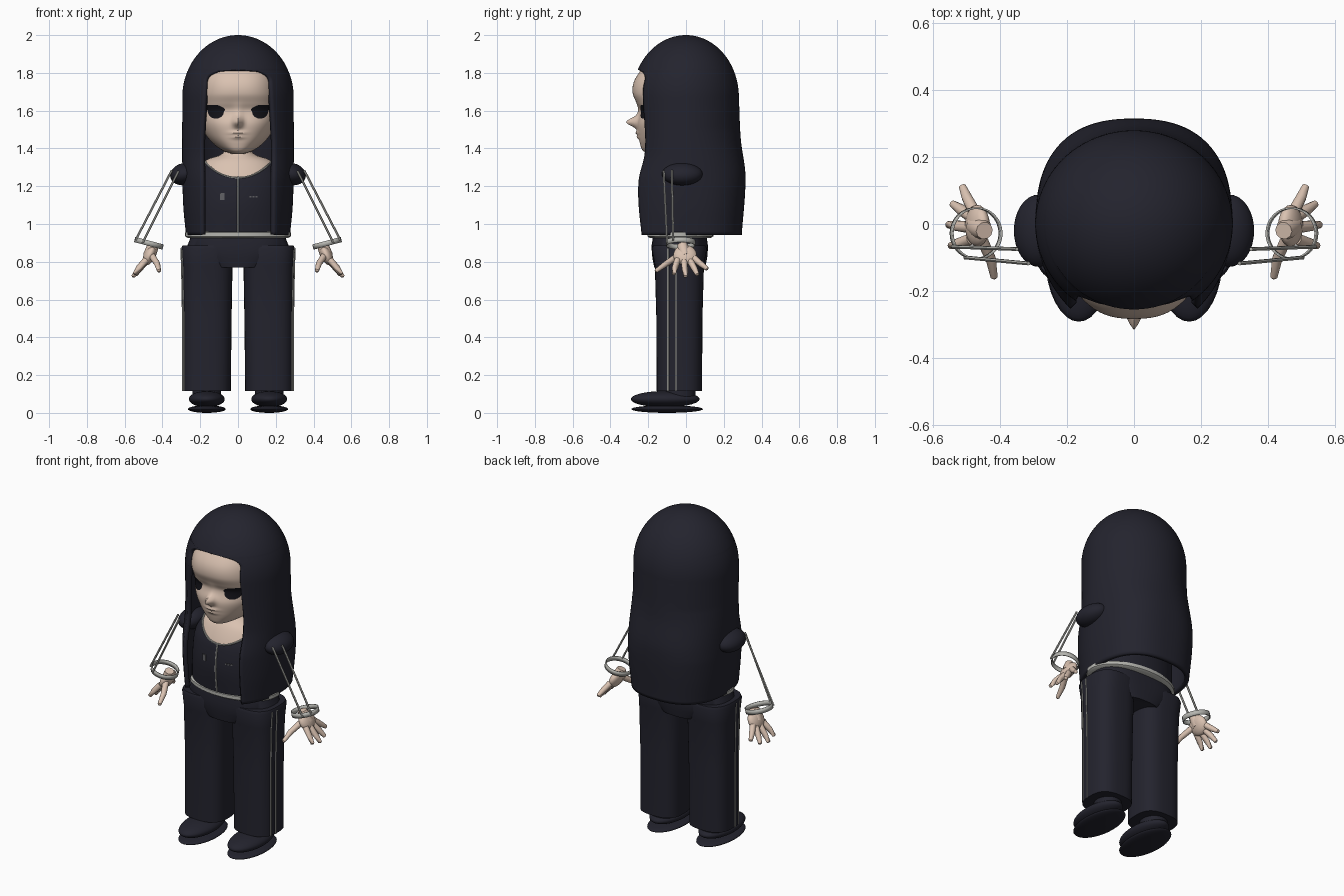
import bpy, bmesh
from math import sin, cos, pi, asin, sqrt
from mathutils import Vector, Matrix

if "Cube" in bpy.data.objects:
    bpy.data.objects.remove(bpy.data.objects["Cube"])


def material(name, r, g, b):
    m = bpy.data.materials.new(name)
    m.use_nodes = True
    m.diffuse_color = (r, g, b, 1)
    m.node_tree.nodes["Principled BSDF"].inputs["Base Color"].default_value = (r, g, b, 1)
    return m


DARK = material("dark navy", .017, .017, .027)
SKIN = material("skin", .70, .54, .44)
GREY = material("light grey", .46, .46, .43)
TAG = material("tag grey", .12, .12, .13)
BLACK = material("eye black", .006, .006, .009)


def curve_at(table, x):
    """Smooth interpolation through (x, value) pairs."""
    t = sorted(table)
    if x <= t[0][0]:
        return t[0][1]
    if x >= t[-1][0]:
        return t[-1][1]
    i = next(k for k in range(len(t) - 1) if x <= t[k + 1][0])

    def slope(k):
        a, b = t[max(k - 1, 0)], t[min(k + 1, len(t) - 1)]
        return (b[1] - a[1]) / (b[0] - a[0])
    (x0, y0), (x1, y1) = t[i], t[i + 1]
    h = x1 - x0
    u = (x - x0) / h
    v = 1 - u
    return (y0 * (1 + 2 * u) * v * v + slope(i) * h * u * v * v
            + y1 * u * u * (3 - 2 * u) - slope(i + 1) * h * u * u * v)


def finish(name, bm, mat, mirror=False, thick=0):
    bmesh.ops.remove_doubles(bm, verts=bm.verts, dist=1e-5)
    bmesh.ops.recalc_face_normals(bm, faces=bm.faces)
    me = bpy.data.meshes.new(name)
    bm.to_mesh(me)
    bm.free()
    ob = bpy.data.objects.new(name, me)
    bpy.context.collection.objects.link(ob)
    me.materials.append(mat)
    bpy.ops.object.select_all(action='DESELECT')
    ob.select_set(True)
    bpy.context.view_layer.objects.active = ob
    bpy.ops.object.shade_smooth_by_angle(angle=.7)
    if thick:
        s = ob.modifiers.new("thickness", 'SOLIDIFY')
        s.thickness, s.offset = thick, -1
    if mirror:
        ob.modifiers.new("mirror", 'MIRROR').use_mirror_merge = False
    return ob


def loft(name, rows, mat, closed=True, caps=True, **kw):
    bm = bmesh.new()
    vs = [[bm.verts.new(p) for p in r] for r in rows]
    n = len(rows[0])
    for a, b in zip(vs, vs[1:]):
        for j in range(n if closed else n - 1):
            k = (j + 1) % n
            bm.faces.new((a[j], a[k], b[k], b[j]))
    if caps and closed:
        bm.faces.new(vs[0])
        bm.faces.new(vs[-1])
    return finish(name, bm, mat, **kw)


def spow(v, e):
    return abs(v) ** e * (1 if v >= 0 else -1)


def ring(cx, cy, z, rx, ry, n=2, seg=48):
    return [(cx + rx * spow(sin(2 * pi * j / seg), 2 / n),
             cy - ry * spow(cos(2 * pi * j / seg), 2 / n), z) for j in range(seg)]


def ball(name, centre, size, mat, tilt=0, mirror=True):
    bm = bmesh.new()
    m = Matrix.Translation(centre) @ Matrix.Rotation(tilt, 4, 'Y') @ Matrix.Diagonal((*size, 1))
    bmesh.ops.create_uvsphere(bm, u_segments=32, v_segments=18, radius=1, matrix=m)
    return finish(name, bm, mat, mirror)


def tube(name, pts, radii, mat, mirror=True, seg=10):
    rows = []
    pts = [Vector(p) for p in pts]
    for i, p in enumerate(pts):
        d = (pts[min(i + 1, len(pts) - 1)] - pts[max(i - 1, 0)]).normalized()
        u = d.cross(Vector((.31, .2, .93)) if abs(d.z) < .8 else Vector((.1, 1, 0))).normalized()
        w = d.cross(u)
        r = radii[i] if isinstance(radii, list) else radii
        rows.append([p + r * (u * cos(2 * pi * j / seg) + w * sin(2 * pi * j / seg)) for j in range(seg)])
    return loft(name, rows, mat, mirror=mirror)


# Long hair: dome running down into a shell, open around the face
def hair_row(z):
    d = sqrt(max(0, 1 - ((z - 1.67) / .33) ** 2)) if z > 1.67 else 1
    rx = d * curve_at([(.94, .275), (1.1, .29), (1.3, .295), (1.67, .295)], z)
    front = d * curve_at([(.94, .325), (1.22, .33), (1.38, .285), (1.67, .285)], z)
    back = d * curve_at([(.94, .295), (1.25, .315), (1.45, .29), (1.67, .28)], z)
    n = curve_at([(1.2, 2.5), (1.5, 2)], z)
    w = 0
    if z < 1.815:
        w = .172 * (1 - max(0, (z - 1.74) / .075) ** 3) ** (1 / 3) + .018 * min(1, max(0, (1.74 - z) / .3))
    a0 = asin(min(1, w / rx)) if rx > 0 else 0
    row = []
    for j in range(81):
        a = a0 + (2 * pi - 2 * a0) * j / 80
        s, c = sin(a), cos(a)
        if c > 0:
            row.append((rx * s, -front * c, z))
        else:
            row.append((rx * spow(s, 2 / n), back * abs(c) ** (2 / n), z))
    return row


loft("hair", [hair_row(2 - 1.057 * (i / 120) ** 2) for i in range(121)], DARK, closed=False, thick=.025)

# Head with nose, lips and chin
WIDE = [(1.37, .03), (1.385, .075), (1.42, .125), (1.47, .17), (1.53, .2), (1.6, .215), (1.7, .22),
        (1.8, .2), (1.88, .15), (1.93, .08)]
FRONT = [(1.37, .16), (1.385, .195), (1.42, .212), (1.47, .222), (1.53, .228), (1.6, .212), (1.64, .23),
         (1.69, .252), (1.75, .247), (1.81, .212), (1.88, .15), (1.93, .08)]


def bump(x, z, x0, z0, sx, sz):
    return 2.718 ** (-((x - x0) / sx) ** 2 - ((z - z0) / sz) ** 2)


def face_y(x, z):
    q = min(1, abs(x) / curve_at(WIDE, z))
    y = -.03 - curve_at(FRONT, z) * sqrt(1 - q ** 2.5)
    return (y - .058 * bump(x, z, 0, 1.54, .022, .026) - .012 * bump(x, z, 0, 1.59, .025, .04)
            - .013 * bump(x, z, 0, 1.482, .04, .01) - .011 * bump(x, z, 0, 1.46, .035, .009))


def head_row(z):
    w = curve_at(WIDE, z)
    row = []
    for j in range(96):
        a = 2 * pi * j / 96
        x = w * sin(a)
        row.append((x, face_y(x, z) if cos(a) > 0 else -.03 + w * abs(cos(a)), z))
    return row


loft("head", [head_row(1.37 + .56 * i / 80) for i in range(81)], SKIN)


# Eyes: thin patches laid on the face
def eye_patch(name, x0, z0, rx, rz, slope):
    rows = []
    for i in range(9):
        r = i / 8
        row = []
        for j in range(32):
            dx = rx * r * cos(j * pi / 16)
            x, z = x0 + dx, z0 + rz * r * sin(j * pi / 16) + slope * dx
            row.append((x, face_y(x, z) - .004, z))
        rows.append(row)
    loft(name, rows, BLACK, caps=False, mirror=True)


eye_patch("iris", .117, 1.594, .042, .036, 0)
eye_patch("lash", .127, 1.612, .058, .018, .12)

# Jacket, neckline trim, zip and hem band
J_WIDE = [(.94, .262), (1.1, .255), (1.22, .245), (1.28, .222), (1.34, .175), (1.37, .09), (1.45, .068)]
J_DEEP = [(.94, .17), (1.1, .185), (1.22, .172), (1.28, .15), (1.34, .115), (1.37, .085), (1.45, .068)]


def torso(a, z, off=0):
    return ((curve_at(J_WIDE, z) + off) * sin(a), -.03 - (curve_at(J_DEEP, z) + off) * cos(a), z)


def rim(a):
    return 1.335 - .09 * max(0, cos(a)) ** 3


turn = [2 * pi * j / 64 for j in range(64)]
loft("jacket", [[torso(a, .945 + (rim(a) - .945) * i / 24) for a in turn] for i in range(25)], DARK, caps=False)
loft("neck_and_chest", [[torso(a, 1.1 + .33 * i / 24, -.006) for a in turn] for i in range(25)], SKIN)
tube("neckline_trim", [torso(-1.6 + .08 * i, rim(-1.6 + .08 * i), .001) for i in range(41)], .005, GREY, False, 6)
tube("zip", [torso(0, .95 + .03 * i, .001) for i in range(11)], .005, GREY, False, 6)
loft("hem_band", [ring(0, -.03, z, r, r - .105) for z, r in ((.927, .268), (.935, .28), (.955, .28), (.962, .268))], GREY)


# Plain chest tags
def tag(name, x, z, w, h):
    a = asin(x / curve_at(J_WIDE, z))
    c = Vector(torso(a, z, .002))
    bm = bmesh.new()
    m = Matrix.Translation(c) @ Matrix.Rotation(a * .6, 4, 'Z') @ Matrix.Diagonal((w, .006, h, 1))
    bmesh.ops.create_cube(bm, size=1, matrix=m)
    finish(name, bm, TAG)


tag("square_tag", -.083, 1.145, .024, .036)
for i in range(3):
    tag("dash_tag", .065 + .016 * i, 1.145, .01, .008)

# Trousers with side stripes
loft("hips", [ring(0, -.033, z, rx, ry, 2.6) for z, rx, ry in
              ((.77, .15, .135), (.82, .22, .145), (.88, .27, .15), (.945, .245, .14))], DARK)
LEG = [(.115, .165, .127, .12), (.5, .163, .129, .122), (.78, .163, .134, .13), (.87, .165, .136, .146), (.885, .165, .13, .14)]
loft("trouser_leg", [ring(cx, -.035, z, rx, ry, 2.8) for z, cx, rx, ry in LEG], DARK, mirror=True)
for y in (-.095, -.055):
    tube("leg_stripe", [(cx + rx * (1 - (abs(y + .035) / ry) ** 2.8) ** (1 / 2.8), y, z)
                        for z, cx, rx, ry in LEG[:4]], .005, GREY, seg=6)

# Shoes
loft("ankle", [ring(.165, -.03, z, .075, .08) for z in (.07, .16)], DARK, mirror=True)
ball("shoe_upper", (.165, -.11, .073), (.095, .182, .043), DARK)
ball("shoe_sole", (.165, -.1, .02), (.1, .19, .02), DARK)

# Shoulder caps and the thin sleeve lines
ball("shoulder", (.285, -.02, 1.264), (.075, .108, .058), DARK, tilt=.25)
tube("outer_sleeve_line", [(.35, -.075, 1.285), (.542, -.068, .915)], .006, GREY, seg=6)
tube("inner_sleeve_line", [(.315, -.118, 1.28), (.505, -.1, .9)], .006, GREY, seg=6)

# Wrist cuff, an open band square to the arm
tip = Matrix.Translation((.472, -.028, .898)) @ Matrix.Rotation(-.26, 4, 'Y')
loft("wrist_cuff", [[tip @ Vector(p) for p in ring(0, 0, z, .078, .078)] for z in (-.014, .014)],
     GREY, caps=False, mirror=True, thick=.005)

# Hands
ball("palm", (.468, -.005, .835), (.03, .062, .058), SKIN, tilt=-.45)
tube("wrist", [(.447, -.02, .895), (.455, -.015, .87), (.47, -.005, .83)], [.026, .032, .034], SKIN)
FINGERS = {
    "index_finger": ((.487, -.045, .81), (.525, -.058, .768), (.548, -.065, .735)),
    "middle_finger": ((.49, -.01, .805), (.53, -.005, .757), (.555, -.002, .722)),
    "ring_finger": ((.487, .022, .805), (.52, .045, .763), (.542, .06, .732)),
    "little_finger": ((.48, .042, .82), (.5, .08, .787), (.513, .112, .762)),
    "thumb": ((.455, -.045, .83), (.428, -.105, .79), (.418, -.158, .752)),
}
for name, (a, b, c) in FINGERS.items():
    end = Vector(c) + (Vector(c) - Vector(b)) * .1
    tube(name, [a, b, c, end], [.018, .016, .011, .004], SKIN)
